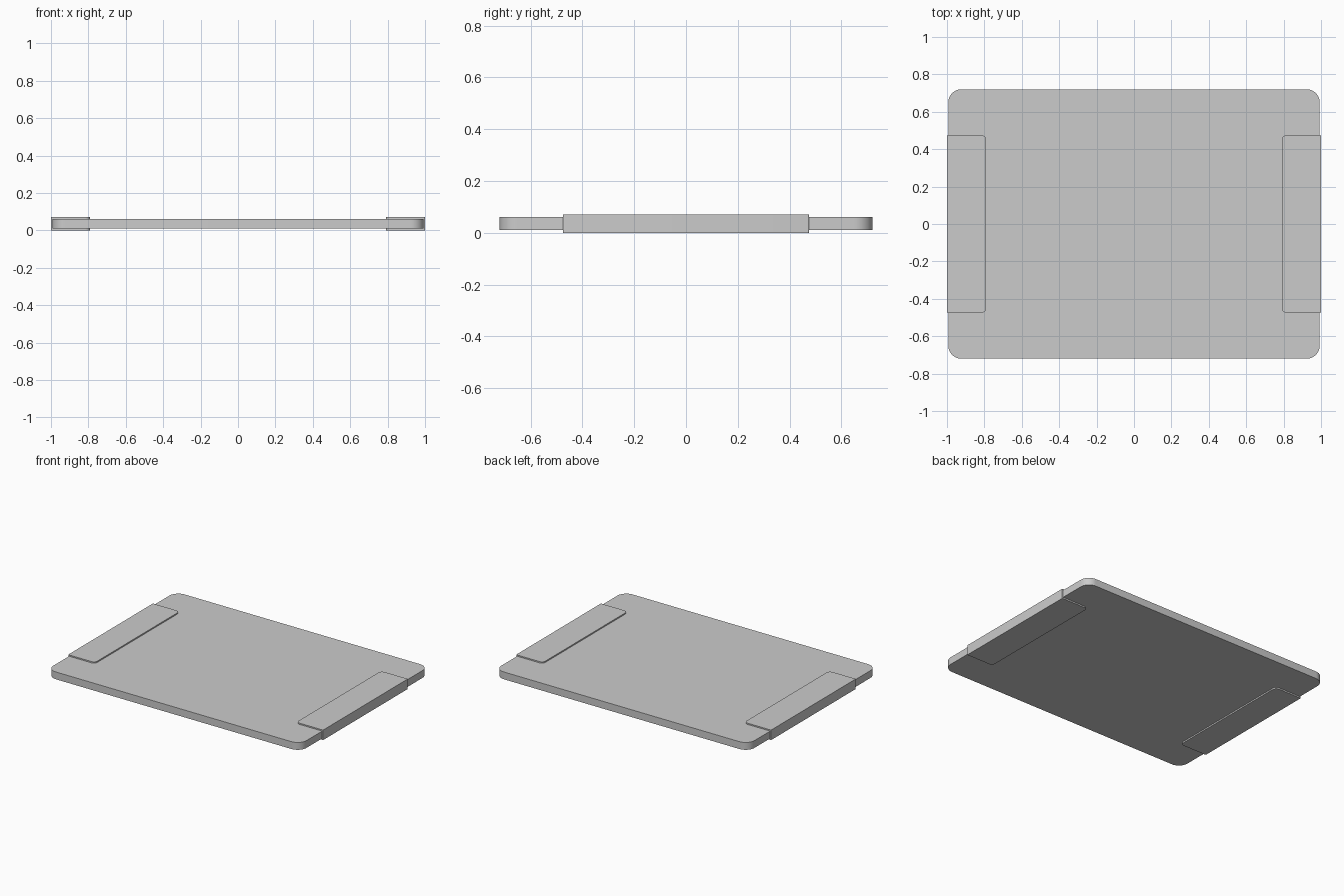
import bpy
import bmesh
from math import sin, cos, pi, radians

if "Cube" in bpy.data.objects:
    bpy.data.objects.remove(bpy.data.objects["Cube"])


def rounded_slab(name, x0, x1, y0, y1, z0, z1, radii, steps=12):
    """Extruded rectangle; radii run counter-clockwise from the (x1, y1) corner."""
    corners = [(x1, y1, -1, -1), (x0, y1, 1, -1), (x0, y0, 1, 1), (x1, y0, -1, 1)]
    bm = bmesh.new()
    outline = []
    for i, ((x, y, sx, sy), r) in enumerate(zip(corners, radii)):
        cx, cy = x + sx * r, y + sy * r
        for k in range(steps + 1):
            a = (i + k / steps) * pi / 2
            outline.append(bm.verts.new((cx + r * cos(a), cy + r * sin(a), z0)))
    base = bm.faces.new(outline)
    top = bmesh.ops.extrude_face_region(bm, geom=[base])["geom"]
    bmesh.ops.translate(bm, vec=(0, 0, z1 - z0),
                        verts=[g for g in top if isinstance(g, bmesh.types.BMVert)])
    bmesh.ops.recalc_face_normals(bm, faces=bm.faces)
    mesh = bpy.data.meshes.new(name)
    bm.to_mesh(mesh)
    bm.free()
    obj = bpy.data.objects.new(name, mesh)
    bpy.context.collection.objects.link(obj)
    bpy.ops.object.select_all(action="DESELECT")
    obj.select_set(True)
    bpy.context.view_layer.objects.active = obj
    bpy.ops.object.shade_smooth_by_angle(angle=radians(30))
    return obj


# Flat board with rounded corners
rounded_slab("board", -0.993, 0.993, -0.72, 0.72, 0.01, 0.062, [0.07] * 4)

# End grips wrapping both short edges, rounded more on the inner side
outer, inner = 0.005, 0.027
rounded_slab("right_end_grip", 0.79, 1.0, -0.475, 0.475, 0.0, 0.071,
             [outer, inner, inner, outer], 8)
rounded_slab("left_end_grip", -1.0, -0.79, -0.475, 0.475, 0.0, 0.071,
             [inner, outer, outer, inner], 8)
